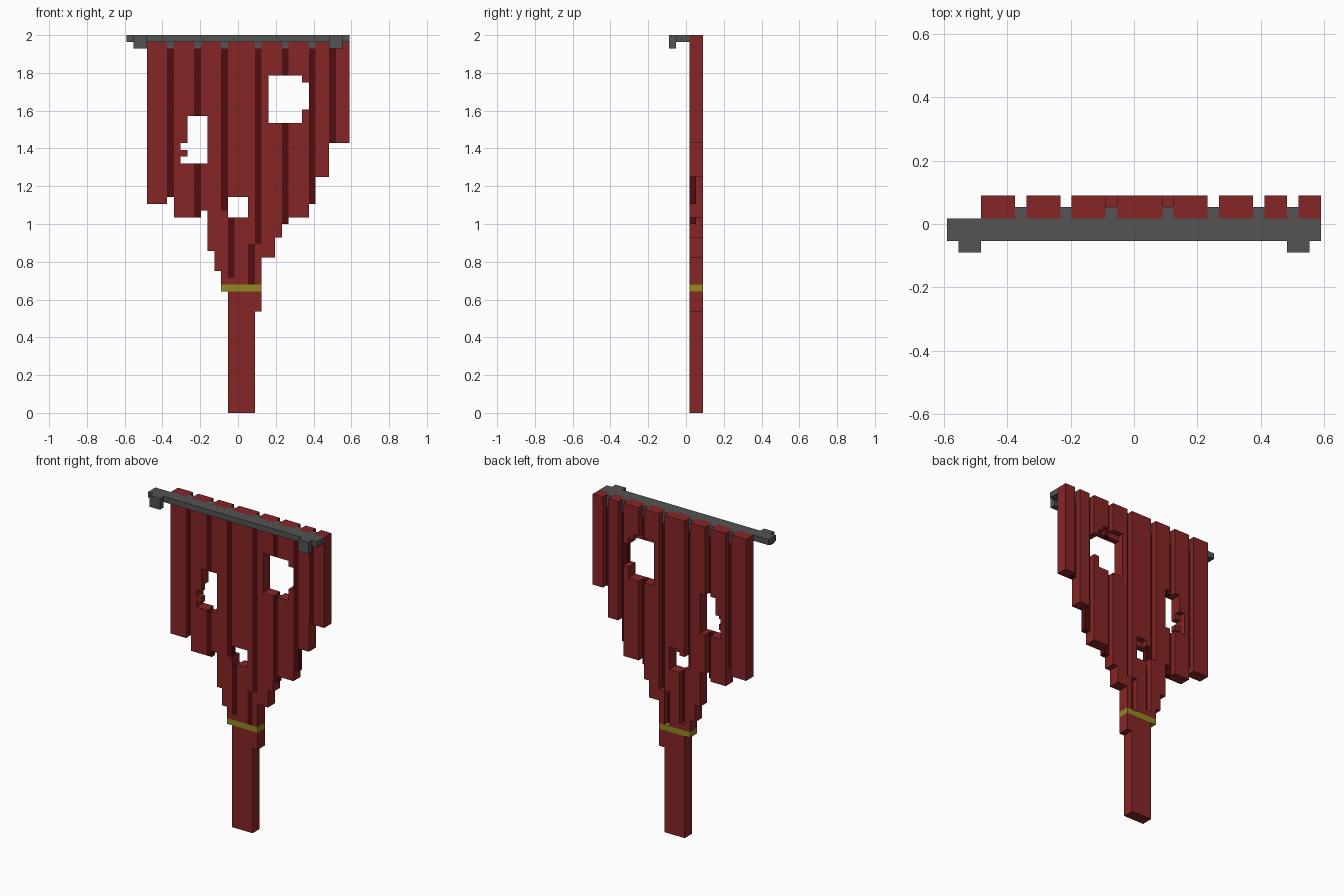
import bpy, bmesh, math
from mathutils import Vector

if "Cube" in bpy.data.objects:
    bpy.data.objects.remove(bpy.data.objects["Cube"], do_unlink=True)

U = 2 / 56                                # size of one block
ORIGIN = Vector((-16.5 * U, -2.5 * U, 0))


def material(name, rgb):
    m = bpy.data.materials.new(name)
    m.use_nodes = True
    m.diffuse_color = (*rgb, 1)
    b = m.node_tree.nodes["Principled BSDF"]
    b.inputs["Base Color"].default_value = (*rgb, 1)
    b.inputs["Roughness"].default_value = 0.9
    return m


RED = material("cloth red", (0.24, 0.018, 0.019))
DARK = material("fold dark red", (0.085, 0.004, 0.005))
GOLD = material("band yellow", (0.29, 0.25, 0.016))
GREY = material("rod grey", (0.087, 0.087, 0.087))


def cells(boxes):
    """Grid cells covered by boxes given as (x0, x1, y0, y1, z0, z1)."""
    return {(x, y, z) for a, b, c, d, e, f in boxes
            for x in range(a, b) for y in range(c, d) for z in range(e, f)}


def blocks(name, mat, boxes, cuts=()):
    """One object: the union of boxes minus the cuts, with outer faces only."""
    solid = cells(boxes) - cells(cuts)
    bm = bmesh.new()
    verts = {}

    def vert(p):
        if p not in verts:
            verts[p] = bm.verts.new(ORIGIN + Vector(p) * U)
        return verts[p]

    for cell in solid:
        for axis in range(3):
            for side in (0, 1):
                near = list(cell)
                near[axis] += 2 * side - 1
                if tuple(near) in solid:
                    continue
                ring = []
                for s, t in ((0, 0), (1, 0), (1, 1), (0, 1)):
                    p = list(cell)
                    p[axis] += side
                    p[(axis + 1) % 3] += s
                    p[(axis + 2) % 3] += t
                    ring.append(vert(tuple(p)))
                bm.faces.new(ring if side else ring[::-1])
    bmesh.ops.dissolve_limit(bm, angle_limit=math.radians(1),
                             verts=bm.verts[:], edges=bm.edges[:])
    me = bpy.data.meshes.new(name)
    bm.to_mesh(me)
    bm.free()
    me.materials.append(mat)
    ob = bpy.data.objects.new(name, me)
    bpy.context.collection.objects.link(ob)
    return ob


def cloth(x0, x1, z0, z1=56):
    return (x0, x1, 3, 5, z0, z1)


def back(x0, x1, z0, z1):
    return (x0, x1, 4, 5, z0, z1)


# Torn holes, wider on the back layer
HOLES = [cloth(9, 12, 37, 44), cloth(8, 9, 37, 38), cloth(8, 9, 39, 40),
         back(8, 9, 38, 41),
         cloth(21, 26, 43, 50), cloth(26, 27, 45, 49), back(21, 25, 50, 51),
         cloth(15, 18, 29, 32), back(16, 18, 32, 33)]

# Hanging pleats with stepped lower edges
PLEATS = [
    [cloth(3, 6, 31)],
    [cloth(7, 10, 29)],
    [cloth(11, 12, 30), cloth(12, 13, 24), cloth(13, 14, 21)],
    [cloth(15, 19, 19), cloth(14, 15, 19, 30), cloth(19, 20, 19, 25)],
    [cloth(20, 22, 23), cloth(22, 23, 26)],
    [cloth(24, 27, 29)],
    [cloth(28, 30, 35)],
    [cloth(31, 33, 40)],
]
LOW_FOLDS = {15: (20, 29), 18: (19, 25)}
for i, boxes in enumerate(PLEATS):
    cuts = HOLES + [cloth(x, x + 1, a, b) for x, (a, b) in LOW_FOLDS.items()]
    blocks(f"pleat_{i + 1}", RED, boxes, cuts)

# Dark folds between the pleats, one layer deep, each with a clip on top
FOLDS = {6: 32, 10: 29, 14: 30, 19: 25, 23: 28, 27: 31, 30: 40}
for x, z in FOLDS.items():
    blocks(f"fold_{x}", DARK, [(x, x + 1, 3, 4, z, 54)], HOLES)
    blocks(f"rod_clip_{x}", GREY, [(x, x + 1, 3, 4, 54, 56)])
for x, (a, b) in LOW_FOLDS.items():
    blocks(f"low_fold_{x}", DARK, [(x, x + 1, 3, 4, a, b)])

# Tie band and gathered tail
blocks("tie_band", GOLD, [cloth(14, 20, 18, 19)])
blocks("gathered_tail", RED, [cloth(15, 19, 0, 18), cloth(19, 20, 15, 18)])

# Rod with a front bracket near each end
blocks("rod", GREY, [(0, 33, 1, 3, 55, 56)])
for side, x in (("right", 1), ("left", 30)):
    blocks(f"rod_bracket_{side}", GREY, [(x, x + 2, 0, 1, 54, 56)])
